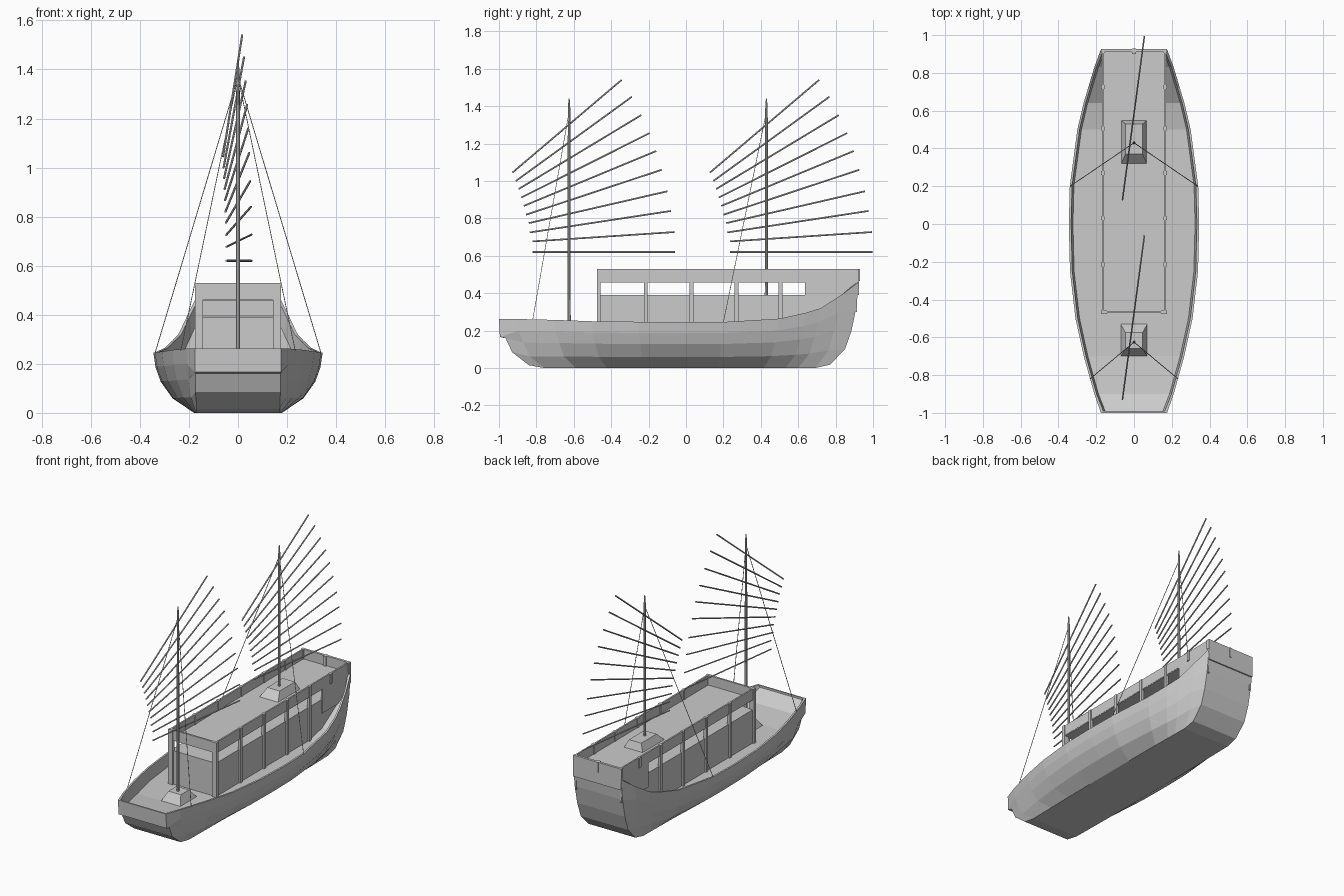
import bpy, bmesh
from mathutils import Vector

if "Cube" in bpy.data.objects:
    bpy.data.objects.remove(bpy.data.objects["Cube"])


def mesh_object(name, verts, faces):
    me = bpy.data.meshes.new(name)
    bm = bmesh.new()
    vs = [bm.verts.new(v) for v in verts]
    for f in faces:
        bm.faces.new([vs[i] for i in f])
    bmesh.ops.recalc_face_normals(bm, faces=bm.faces)
    bm.to_mesh(me)
    bm.free()
    ob = bpy.data.objects.new(name, me)
    bpy.context.collection.objects.link(ob)
    return ob


BOX_FACES = [(0, 1, 2, 3), (4, 5, 6, 7), (0, 1, 5, 4), (1, 2, 6, 5), (2, 3, 7, 6), (3, 0, 4, 7)]


def frustum(name, bottom, top, z0, z1):
    """Block between two x/y rectangles given as (x0, x1, y0, y1)."""
    verts = []
    for (x0, x1, y0, y1), z in ((bottom, z0), (top, z1)):
        verts += [(x0, y0, z), (x1, y0, z), (x1, y1, z), (x0, y1, z)]
    return mesh_object(name, verts, BOX_FACES)


def box(name, x0, x1, y0, y1, z0, z1):
    return frustum(name, (x0, x1, y0, y1), (x0, x1, y0, y1), z0, z1)


def rod(name, a, b, r0, r1=None, sides=6):
    a, b = Vector(a), Vector(b)
    bpy.ops.mesh.primitive_cone_add(vertices=sides, radius1=r0, radius2=r0 if r1 is None else r1,
                                    depth=(b - a).length, location=(a + b) / 2)
    ob = bpy.context.object
    ob.rotation_euler = (b - a).to_track_quat('Z', 'Y').to_euler()
    ob.name = name
    return ob


# Hull: stations of (y, half width, sheer height, deck height)
stations = [(-1, .175, .262, .25), (-.9, .21, .262, .19), (-.7, .266, .257, .17),
            (-.5, .31, .25, .17), (-.25, .339, .247, .17), (0, .345, .245, .17),
            (.2, .34, .246, .17), (.5, .30, .264, .17), (.64, .267, .295, .20),
            (.72, .243, .32, .25), (.83, .21, .39, .32), (.925, .175, .46, .40)]
bow = [(-.84, .015), (-.93, .085), (-.965, .16), (-.995, .166), (-1, .262)]
stern = [(.77, .018), (.85, .10), (.885, .2), (.91, .32), (.925, .46)]
flare = [.05, .55, .83, .95, 1]
rise = [0, .24, .52, .76, 1]
N = len(stations)
verts, faces = [], []
for i, (y, w, sheer, deck) in enumerate(stations):
    f = (y + 1) / 1.925
    half = []
    for k in range(5):
        ly = bow[k][0] + f * (stern[k][0] - bow[k][0])
        z = bow[k][1] if i == 0 else stern[k][1] if i == N - 1 else sheer * rise[k]
        half.append((.17 + (w - .17) * flare[k], ly, z))
    iy = min(max(y, -.99), .915)
    half += [(w - .012, iy, sheer), (w - .022, iy, deck)]
    verts += [(-x, a, z) for x, a, z in reversed(half)] + half
for i in range(N - 1):
    for k in range(14):
        a, b = i * 14 + k, i * 14 + (k + 1) % 14
        faces.append((a, b, b + 14, a + 14))
for e in (0, (N - 1) * 14):
    for k in range(6):
        faces.append((e + k, e + k + 1, e + 12 - k, e + 13 - k))
mesh_object("hull", verts, faces)

# Cabin with open gap under the roof
box("cabin_lower", -.165, .165, -.465, .87, .16, .39)
box("cabin_roof", -.168, .168, -.465, .91, .456, .466)
box("front_rail", -.168, .168, -.472, -.46, .46, .53)
box("stern_board", -.174, .174, .91, .926, .39, .53)
box("stern_post", -.01, .01, .90, .93, .465, .53)
for s, side in ((-1, "left"), (1, "right")):
    xa, xb = sorted((s * .16, s * .17))
    box("roof_rail_" + side, xa, xb, -.47, .915, .46, .53)
    box("aft_wall_" + side, xa, xb, .635, .915, .30, .47)
    xa, xb = sorted((s * .156, s * .176))
    for y in (-.215, .03, .27, .505):
        box("cabin_post_" + side, xa, xb, y - .01, y + .01, .16, .53)
    for y in (.725, .915):
        box("rail_post_" + side, xa, xb, y - .01, y + .01, .465, .53)
    xa, xb = sorted((s * .143, s * .176))
    box("corner_post_" + side, xa, xb, -.477, -.457, .16, .53)

# Masts, steps, stays and sail battens; the aft rig repeats the fore rig
battens = [(-.82, .62, -.06, .62), (-.82, .677, -.062, .727), (-.835, .725, -.08, .84),
           (-.84, .775, -.10, .945), (-.855, .82, -.13, 1.06), (-.867, .867, -.16, 1.16),
           (-.88, .912, -.195, 1.256), (-.895, .957, -.24, 1.352), (-.91, 1.0, -.29, 1.45),
           (-.928, 1.045, -.345, 1.54)]
rigs = [("fore", 0, -.625, .17, (-.07, .07, -.70, -.53), (-.045, .045, -.66, -.575), .17, (.233, -.82, .255)),
        ("aft", 1.056, .43, .385, (-.07, .07, .315, .55), (-.045, .045, .37, .53), .46, (.338, .2, .245))]
for name, off, my, base, foot, head, sz, (sx, sy, stz) in rigs:
    frustum(name + "_mast_step", foot, head, sz, sz + .055)
    rod(name + "_mast", (0, my, base), (0, my, 1.38), .009, .007, 8)
    rod(name + "_mast_tip", (0, my, 1.38), (0, my, 1.44), .007, .003, 8)
    for s in (-1, 1):
        rod(name + "_stay", (0, my, 1.37), (s * sx, sy, stz), .002, sides=4)
    for y0, z0, y1, z1 in battens:
        rod(name + "_batten", (-.06 + (y0 + .92) * .134, y0 + off, z0),
            (-.06 + (y1 + .92) * .134, y1 + off, z1), .0045)
